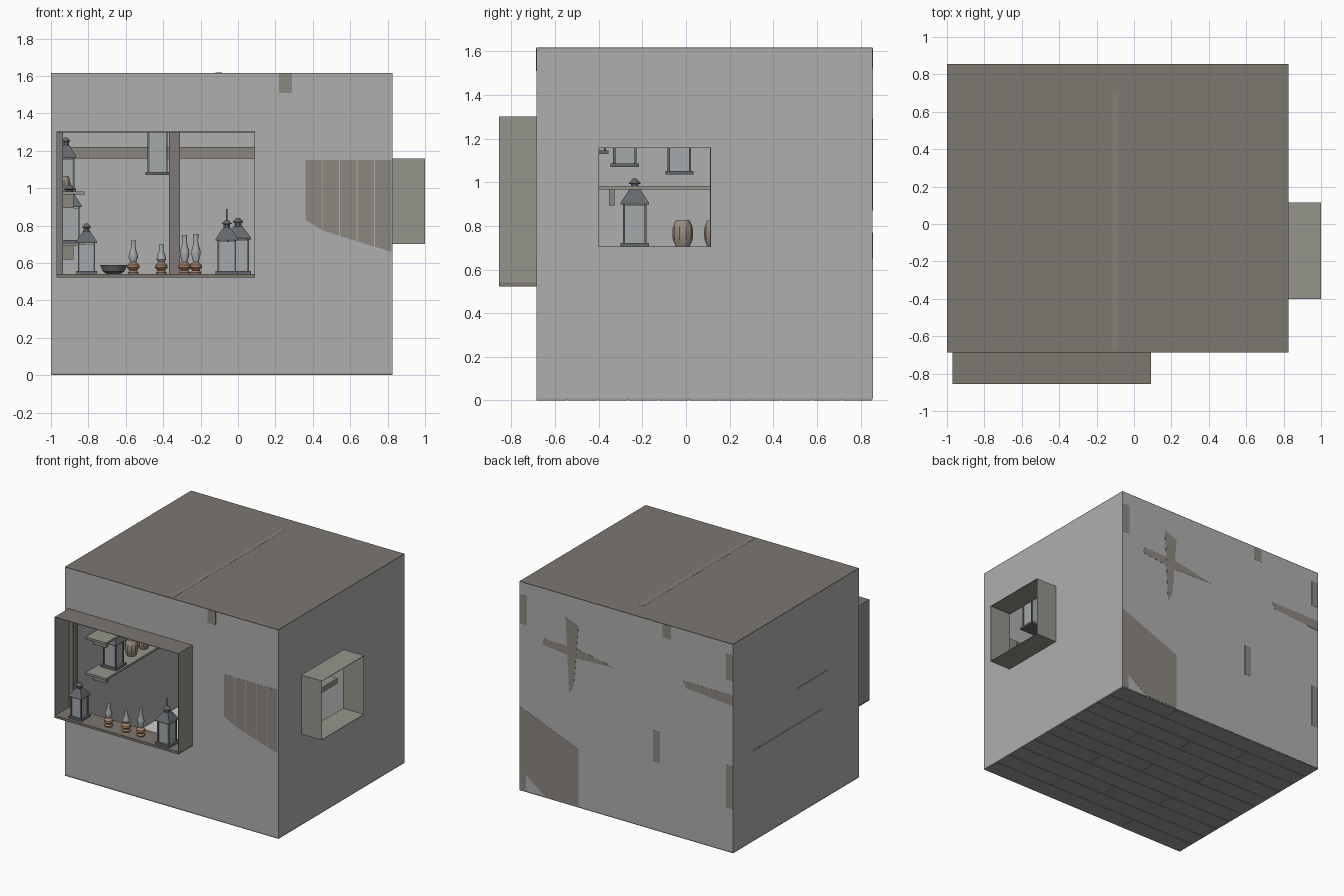
import bpy
import bmesh
from math import pi, cos, sin
from mathutils import Vector

default_cube = bpy.data.objects.get("Cube")
if default_cube:
    bpy.data.objects.remove(default_cube, do_unlink=True)


def material(name, red, green, blue):
    mat = bpy.data.materials.new(name)
    mat.use_nodes = True
    color = (red, green, blue, 1)
    mat.diffuse_color = color
    mat.node_tree.nodes["Principled BSDF"].inputs["Base Color"].default_value = color
    return mat


plaster = material("plaster", .43, .43, .43)
roof_wood = material("roof_wood", .2, .184, .16)
ridge_wood = material("ridge_wood", .23, .212, .187)
frame_wood = material("frame_wood", .3, .295, .26)
beam_wood = material("beam_wood", .26, .24, .21)
post_wood = material("post_wood", .22, .19, .19)
floor_wood = material("floor_wood", .31, .325, .325)
floor_light = material("floor_light", .55, .55, .54)
metal = material("dark_metal", .13, .14, .145)
glass = material("smoky_glass", .38, .4, .41)
copper = material("copper", .36, .21, .13)
clay = material("clay", .32, .27, .21)


def finish(name, bm, mat):
    bmesh.ops.recalc_face_normals(bm, faces=bm.faces)
    mesh = bpy.data.meshes.new(name)
    bm.to_mesh(mesh)
    bm.free()
    obj = bpy.data.objects.new(name, mesh)
    bpy.context.collection.objects.link(obj)
    mesh.materials.append(mat)
    return obj


def box(name, xs, ys, zs, mat):
    bm = bmesh.new()
    bmesh.ops.create_cube(bm, size=1)
    for v in bm.verts:
        v.co = Vector([r[0] if c < 0 else r[1] for c, r in zip(v.co, (xs, ys, zs))])
    return finish(name, bm, mat)


def block(name, center, half, mat):
    return box(name, *[(c - h, c + h) for c, h in zip(center, half)], mat)


def lathe(name, profile, loc, mat, sides=12, smooth=True):
    bm = bmesh.new()
    rings = [[bm.verts.new((loc[0] + r * cos(a), loc[1] + r * sin(a), loc[2] + z))
              for a in [2 * pi * (i + .5) / sides for i in range(sides)]]
             for r, z in profile]
    for low, high in zip(rings, rings[1:]):
        for i in range(sides):
            j = (i + 1) % sides
            bm.faces.new((low[i], low[j], high[j], high[i]))
    bm.faces.new(rings[0])
    bm.faces.new(rings[-1])
    obj = finish(name, bm, mat)
    if smooth:
        bpy.ops.object.select_all(action='DESELECT')
        obj.select_set(True)
        bpy.context.view_layer.objects.active = obj
        bpy.ops.object.shade_smooth_by_angle()


def patch(name, outline, y, mat):
    # thin board with an (x, z) outline, centred on the wall plane
    bm = bmesh.new()
    face = bm.faces.new([bm.verts.new((x, y - SHOW, z)) for x, z in outline])
    grown = bmesh.ops.extrude_face_region(bm, geom=[face])
    verts = [g for g in grown["geom"] if isinstance(g, bmesh.types.BMVert)]
    bmesh.ops.translate(bm, verts=verts, vec=(0, 2 * SHOW, 0))
    finish(name, bm, mat)


# Room shell with two window openings
LEFT, RIGHT, FRONT, BACK, TOP = -1, .825, -.686, .855, 1.612
SKIN, SHOW = .005, .001
front_x, front_z = (-.97, .09), (.522, 1.302)
side_y, side_z = (-.402, .114), (.702, 1.16)
walls = box("walls", (LEFT, RIGHT), (FRONT, BACK), (.01, TOP), plaster)
cutters = [
    box("room_cutter", (LEFT + SKIN, RIGHT - SKIN), (FRONT + SKIN, BACK - SKIN), (-1, 2),
        plaster),
    box("front_cutter", front_x, (-1, -.6), front_z, plaster),
    box("side_cutter", (.7, 1), side_y, side_z, plaster)]
bpy.context.view_layer.objects.active = walls
for cutter in cutters:
    cutter.hide_render = True
    mod = walls.modifiers.new("opening", 'BOOLEAN')
    mod.operation, mod.solver, mod.object = 'DIFFERENCE', 'EXACT', cutter
    bpy.ops.object.modifier_apply(modifier=mod.name)
    bpy.data.objects.remove(cutter, do_unlink=True)

# Roof with ridge strip
box("roof", (LEFT, RIGHT), (FRONT, BACK), (TOP, TOP + .005), roof_wood)
box("ridge_beam", (-.12, -.085), (FRONT + .01, .7), (1.5, TOP + .006), ridge_wood)

# Floor planks running across the room, with staggered joints
rows = 11
step = (BACK - FRONT) / rows
for i in range(rows):
    joint = LEFT + (RIGHT - LEFT) * (.3, .72, .52)[i % 3]
    y = (FRONT + i * step + .002, FRONT + (i + 1) * step - .002)
    box("floor_plank", (LEFT, joint - .002), y, (0, .01), floor_wood)
    box("floor_plank", (joint + .002, RIGHT), y, (0, .01), floor_wood)
box("subfloor", (LEFT, RIGHT), (FRONT, BACK), (.005, .012), post_wood)
box("floor_top", (LEFT + .01, RIGHT - .01), (FRONT + .01, BACK - .01), (.012, .014), floor_light)


# Box frames standing out from the windows: bottom, top and two sides
def rims(span, height, sill):
    t = .003
    return [(span, (height[0], height[0] + sill)), (span, (height[1] - t, height[1])),
            ((span[0], span[0] + t), height), ((span[1] - t, span[1]), height)]


front_mats = (roof_wood, roof_wood, frame_wood, frame_wood)
for (span, height), mat in zip(rims(front_x, front_z, .018), front_mats):
    box("front_window_frame", span, (-.856, FRONT + SKIN), height, mat)
for span, height in rims(side_y, side_z, .004):
    box("side_window_frame", (RIGHT - SKIN, 1), span, height, frame_wood)

# Timber frame along the back wall, with parts showing outside
inner = BACK - .002
box("back_rail", (LEFT + .01, RIGHT - .01), (.8, inner), (1.16, 1.22), beam_wood)
for x in (-.34, .385):
    box("back_post", (x - .03, x + .03), (.79, inner), (.012, TOP), post_wood)
for x in (-.965, .79):
    for y in (FRONT + .037, BACK - .037):
        block("corner_post", (x, y, TOP / 2), (.03, .03, TOP / 2 - .01), post_wood)
patch("rail_face", [(0, 1.16), (.36, 1.15), (.63, 1.18), (.62, 1.23), (.3, 1.22)],
      BACK, beam_wood)
patch("rail_face_end", [(-1, 1.14), (-.6, 1.17), (-.57, 1.22), (-1, 1.22)], BACK, beam_wood)
patch("post_face", [(.36, .94), (.4, .87), (.43, 1.44), (.32, 1.4)],
      BACK + SHOW / 2, beam_wood)
for left, right, low, high in ((-.375, -.315, .53, .77), (-1, -.94, 1.33, 1.53),
                               (-1, -.94, .34, .67), (.76, .82, 1.29, 1.52)):
    patch("post_face", [(left, low), (right, low), (right, high), (left, high)],
          BACK, beam_wood)

# Ceiling joists
box("joist", (.22, .29), (FRONT - SHOW, BACK - .01), (1.51, TOP), beam_wood)
box("joist", (-.47, -.4), (FRONT + .01, BACK + SHOW), (1.51, TOP), beam_wood)


# Boarded door at the front and boarding at the back
def door_edge(x):
    return .83 - .6 * (x - .36) if x < .46 else .77 - .305 * (x - .46)


for i in range(5):
    a = .36 + i * .093
    b = a + .088
    box("door_board", (a, b), (FRONT + SKIN, FRONT + .03), (.012, 1.15), beam_wood)
    patch("door_face", [(a, door_edge(a)), (b, door_edge(b)), (b, 1.15), (a, 1.15)],
          FRONT, beam_wood)
    a, b = a - .04, min(b - .035, RIGHT)
    feet = [max(.012, .8 * (x - .6)) for x in (a, b)]
    tops = [.45 + .4 * (x - .32) for x in (a, b)]
    patch("back_board_face", [(a, feet[0]), (b, feet[1]), (b, tops[1]), (a, tops[0])],
          BACK, beam_wood)
patch("back_board_face", [(.77, .012), (RIGHT, .012), (RIGHT, .65), (.77, .63)],
      BACK, beam_wood)

# Shelves on the far side wall with brackets, edges showing outside
for z, start, end in ((.698, -.24, .595), (.974, -.3, .085)):
    box("shelf", (LEFT + SKIN, -.82), (-.44, .6), (z - .008, z + .008), frame_wood)
    box("shelf_edge", (LEFT - SHOW, LEFT + SKIN), (start, end), (z - .006, z + .006), beam_wood)
    for y in (-.34, .5):
        box("shelf_bracket", (LEFT + SKIN, -.88), (y - .012, y + .012), (z - .08, z - .008),
            beam_wood)

# Counter along the back wall
box("back_counter", (-.8, .3), (.5, .79), (.5, .54), frame_wood)
for x in (-.76, .26):
    box("counter_leg", (x - .03, x + .03), (.53, .6), (.014, .5), beam_wood)


def lantern(x, y, z, w, h, hanging=False):
    body = h * .62
    block("lantern_base", (x, y, z + .008), (w, w, .008), metal)
    block("lantern_glass", (x, y, z + body / 2), (w * .72, w * .72, body / 2 - .005), glass)
    for sx in (-1, 1):
        for sy in (-1, 1):
            block("lantern_post", (x + sx * w * .75, y + sy * w * .75, z + body / 2),
                  (.005, .005, body / 2), metal)
    k = w * 2 ** .5
    lathe("lantern_roof", [(k, body), (k, body + .008), (k * .45, h * .82), (k * .35, h * .85)],
          (x, y, z), metal, 4, False)
    lathe("lantern_cap", [(w * .3, h * .84), (w * .3, h * .92), (w * .5, h * .93),
                          (w * .15, h)], (x, y, z), metal, 8)
    if hanging:
        box("lantern_rod", (x - .004, x + .004), (y - .004, y + .004), (z + h, TOP), metal)


def oil_lamp(x, y, z, h):
    lathe("lamp_font", [(.028, 0), (.03, .01), (.02, .02), (.035, .035), (.033, .05),
                        (.016, .065)], (x, y, z), copper)
    lathe("lamp_chimney", [(.014, .06), (.026, h * .5), (.024, h * .6), (.012, h * .8),
                           (.014, h)], (x, y, z), glass)


# Lanterns on the sill, counter and shelves, and hung from the ceiling
SILL, DISPLAY_Y = .54, -.78
lantern(-.81, DISPLAY_Y, SILL, .055, .27)
lantern(-.06, DISPLAY_Y, SILL, .06, .29)
block("lantern_hook", (-.06, DISPLAY_Y, .855), (.003, .003, .035), metal)
lantern(0, .65, SILL, .07, .3)
lantern(-.9, -.235, .706, .065, .31)
lantern(-.92, .35, .982, .055, .29)
for x, y, z in ((-.43, -.28, 1.07), (.4, -.03, 1.035), (.59, -.42, 1.13)):
    lantern(x, y, z, .065, .4, True)

# Oil lamps
for x, y, h in ((-.56, DISPLAY_Y, .18), (-.41, DISPLAY_Y, .16), (-.285, DISPLAY_Y, .21),
                (-.225, .65, .215)):
    oil_lamp(x, y, SILL, h)

# Bowl and jars
lathe("bowl", [(.035, 0), (.06, .015), (.075, .05), (.065, .05), (.04, .015)],
      (-.665, .65, SILL), metal)
jar = [(.032, 0), (.045, .03), (.048, .06), (.045, .09), (.034, .115), (.03, .12)]
for y in (-.015, .13):
    lathe("jar", jar, (-.9, y, .706), clay, 10)
lathe("small_jar", [(r * .75, z * .7) for r, z in jar], (-.93, .2, .982), clay, 10)
